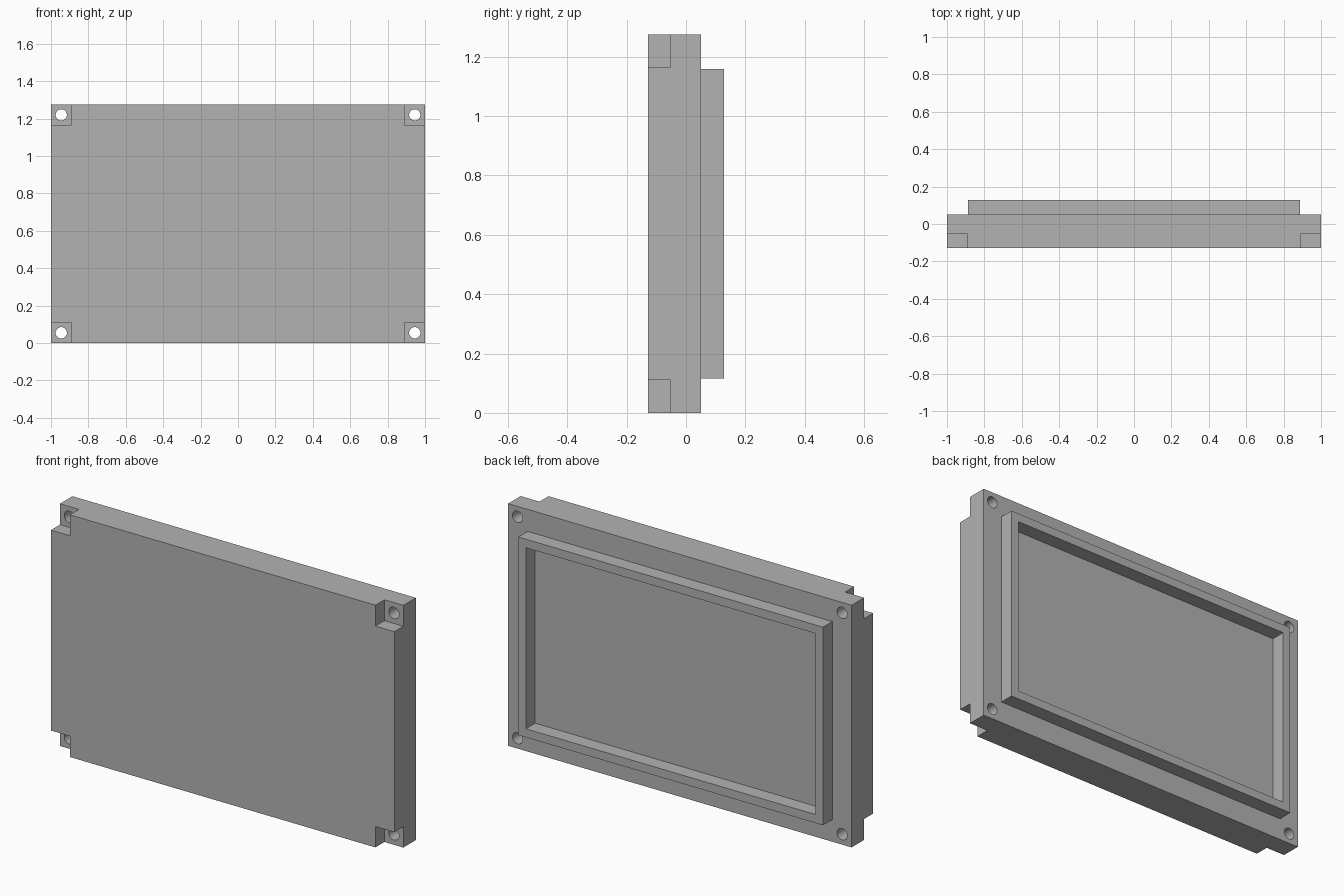
import bpy, bmesh, math
from mathutils import Matrix, Vector

cube = bpy.data.objects.get("Cube")
if cube:
    bpy.data.objects.remove(cube, do_unlink=True)

WIDTH, HEIGHT = 2.0, 1.275
FRONT, LEDGE, BACK, RIM_BACK = -0.128, -0.053, 0.051, 0.128
NOTCH = 0.11            # size of the corner cut-outs
HOLE_INSET, HOLE_RADIUS = 0.055, 0.03
RIM_W, RIM_H, RIM_WALL = 1.775, 1.043, 0.045
MID_Z = HEIGHT / 2

grey = bpy.data.materials.new("mid grey")
grey.use_nodes = True
colour = (0.45, 0.45, 0.45, 1)
grey.diffuse_color = colour
grey.node_tree.nodes["Principled BSDF"].inputs["Base Color"].default_value = colour


def make_object(name, bm):
    mesh = bpy.data.meshes.new(name)
    bm.to_mesh(mesh)
    bm.free()
    mesh.materials.append(grey)
    obj = bpy.data.objects.new(name, mesh)
    bpy.context.collection.objects.link(obj)
    return obj


def add_box(bm, low, high):
    low, high = Vector(low), Vector(high)
    size = Matrix.Diagonal((*(high - low), 1))
    bmesh.ops.create_cube(bm, size=1, matrix=Matrix.Translation((low + high) / 2) @ size)


def cut(target, cutter):
    mod = target.modifiers.new("cut", "BOOLEAN")
    mod.operation = "DIFFERENCE"
    mod.solver = "EXACT"
    mod.object = cutter
    bpy.context.view_layer.objects.active = target
    bpy.ops.object.modifier_apply(modifier=mod.name)
    bpy.data.objects.remove(cutter, do_unlink=True)


# Base plate
bm = bmesh.new()
add_box(bm, (-WIDTH / 2, FRONT, 0), (WIDTH / 2, BACK, HEIGHT))
base = make_object("base_plate", bm)

# Corner notches and the screw holes through their ledges
notches, holes = bmesh.new(), bmesh.new()
spare = 0.05
for sx in (-1, 1):
    for sz in (-1, 1):
        xs = sorted((sx * (WIDTH / 2 - NOTCH), sx * (WIDTH / 2 + spare)))
        zs = sorted((MID_Z + sz * (MID_Z - NOTCH), MID_Z + sz * (MID_Z + spare)))
        add_box(notches, (xs[0], FRONT - spare, zs[0]), (xs[1], LEDGE, zs[1]))
        centre = (sx * (WIDTH / 2 - HOLE_INSET), 0, MID_Z + sz * (MID_Z - HOLE_INSET))
        bmesh.ops.create_cone(
            holes, cap_ends=True, segments=32, radius1=HOLE_RADIUS,
            radius2=HOLE_RADIUS, depth=0.6,
            matrix=Matrix.Translation(centre) @ Matrix.Rotation(math.pi / 2, 4, "X"))
cut(base, make_object("notch_cutter", notches))
cut(base, make_object("hole_cutter", holes))

# Raised rim on the back: a flat frame whose edges run forward to the plate
bm = bmesh.new()
outer, inner = [
    [bm.verts.new((sx * (RIM_W / 2 - inset), RIM_BACK, MID_Z + sz * (RIM_H / 2 - inset)))
     for sx, sz in ((-1, -1), (-1, 1), (1, 1), (1, -1))]
    for inset in (0, RIM_WALL)]
for i in range(4):
    j = (i + 1) % 4
    bm.faces.new((outer[i], outer[j], inner[j], inner[i]))
border = [e for e in bm.edges if e.is_boundary]
walls = bmesh.ops.extrude_edge_only(bm, edges=border)["geom"]
bmesh.ops.translate(bm, vec=(0, BACK - RIM_BACK, 0),
                    verts=[v for v in walls if isinstance(v, bmesh.types.BMVert)])
make_object("rear_rim", bm)

# Smooth hole walls, sharp edges elsewhere
bpy.ops.object.select_all(action="DESELECT")
base.select_set(True)
bpy.context.view_layer.objects.active = base
bpy.ops.object.shade_smooth_by_angle(angle=math.radians(30))
